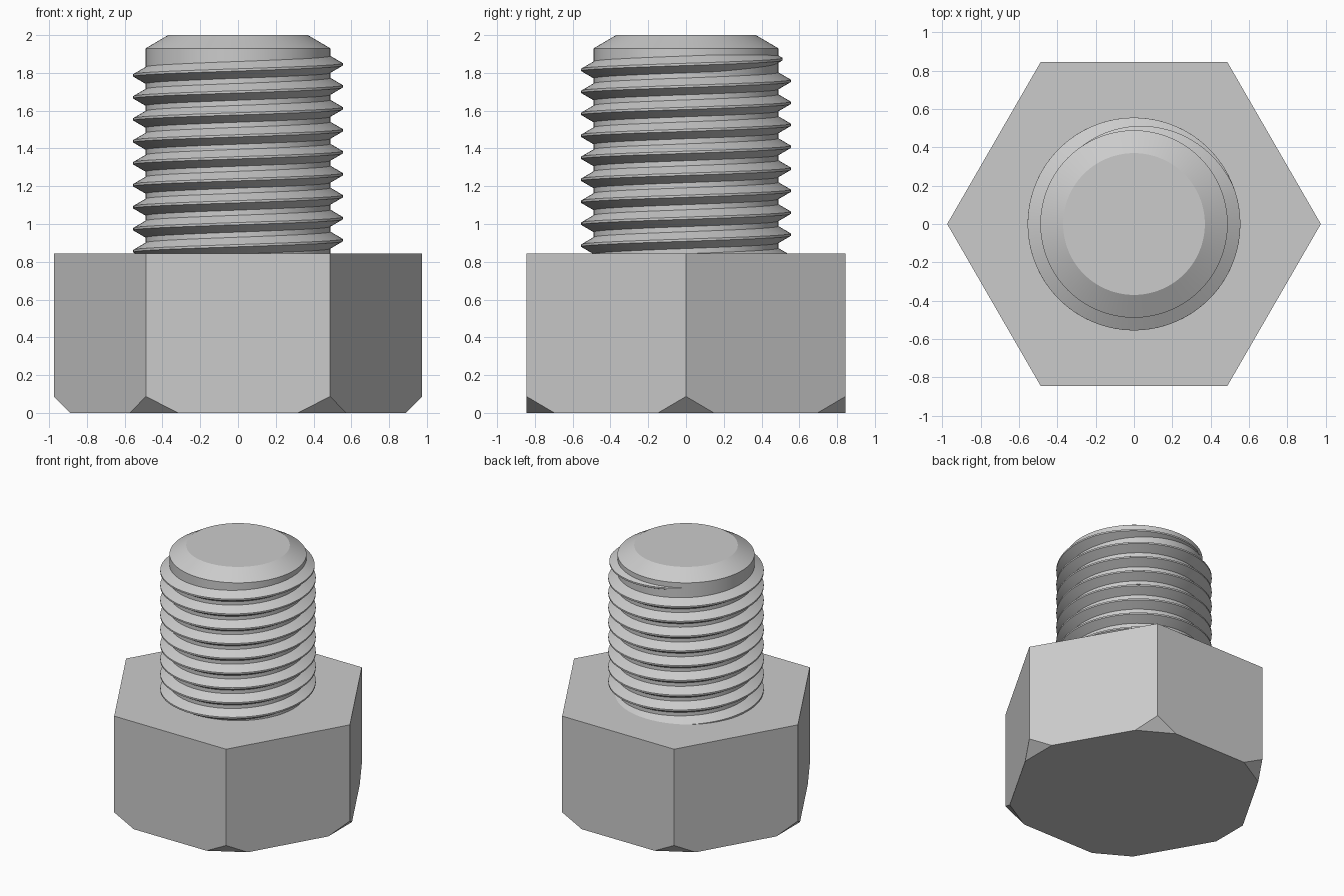
import bpy, bmesh, math
from mathutils import Vector

if "Cube" in bpy.data.objects:
    bpy.data.objects.remove(bpy.data.objects["Cube"])

HEAD_R, HEAD_H = 0.975, 0.845
ROOT_R, CREST_R = 0.489, 0.555
PITCH, SEG = 0.1163, 96

steel = bpy.data.materials.new("plain grey")
steel.diffuse_color = (0.6, 0.6, 0.6, 1)
steel.use_nodes = True
steel.node_tree.nodes["Principled BSDF"].inputs["Base Color"].default_value = steel.diffuse_color


def finish(bm, name, smooth):
    bmesh.ops.recalc_face_normals(bm, faces=bm.faces[:])
    mesh = bpy.data.meshes.new(name)
    bm.to_mesh(mesh)
    bm.free()
    mesh.materials.append(steel)
    ob = bpy.data.objects.new(name, mesh)
    bpy.context.collection.objects.link(ob)
    if smooth:
        bpy.ops.object.select_all(action='DESELECT')
        ob.select_set(True)
        bpy.context.view_layer.objects.active = ob
        bpy.ops.object.shade_smooth_by_angle(angle=math.radians(25))
    return ob


def polar(r, a, z):
    return Vector((r * math.cos(a), r * math.sin(a), z))


# Hexagonal head with its six lower corners cut off
bm = bmesh.new()
corner = [polar(HEAD_R, i * math.pi / 3, 0) for i in range(6)]
top = [bm.verts.new(c + Vector((0, 0, HEAD_H))) for c in corner]
tip = [bm.verts.new(c + Vector((0, 0, 0.087))) for c in corner]
before = [bm.verts.new(c.lerp(corner[i - 1], 0.175)) for i, c in enumerate(corner)]
after = [bm.verts.new(c.lerp(corner[(i + 1) % 6], 0.175)) for i, c in enumerate(corner)]
bm.faces.new(top)
bm.faces.new([v for pair in zip(before, after) for v in pair])
for i in range(6):
    j = (i + 1) % 6
    bm.faces.new((tip[i], after[i], before[j], tip[j], top[j], top[i]))
    bm.faces.new((tip[i], before[i], after[i]))
finish(bm, "hex_head", False)

# Shaft with a chamfered end
bm = bmesh.new()
rings = [[bm.verts.new(polar(r, 2 * math.pi * k / SEG, z)) for k in range(SEG)]
         for r, z in ((ROOT_R, HEAD_H), (ROOT_R, 1.93), (0.37, 2.0))]
for lo, hi in zip(rings, rings[1:]):
    for k in range(SEG):
        n = (k + 1) % SEG
        bm.faces.new((lo[k], lo[n], hi[n], hi[k]))
bm.faces.new(rings[-1])
finish(bm, "shaft", True)

# Right-hand helical thread that fades into the shaft at its upper end
bm = bmesh.new()
end = math.radians(130)
fade = math.radians(110)
start = -9 * 2 * math.pi
steps = int((end - start) / (2 * math.pi) * SEG)
prev = None
for s in range(steps + 1):
    a = start + (end - start) * s / steps
    z = 1.845 + PITCH * a / (2 * math.pi)
    t = min(1, (end - a) / fade)
    crest = ROOT_R - 0.004 + (CREST_R - ROOT_R + 0.004) * t
    half = 0.006 + 0.042 * t
    ring = [bm.verts.new(polar(r, a, z + dz)) for r, dz in
            ((ROOT_R - 0.006, -half), (crest, -0.006), (crest, 0.006), (ROOT_R - 0.006, half))]
    if prev:
        for k in range(3):
            bm.faces.new((prev[k], ring[k], ring[k + 1], prev[k + 1]))
    prev = ring
finish(bm, "thread", True)
